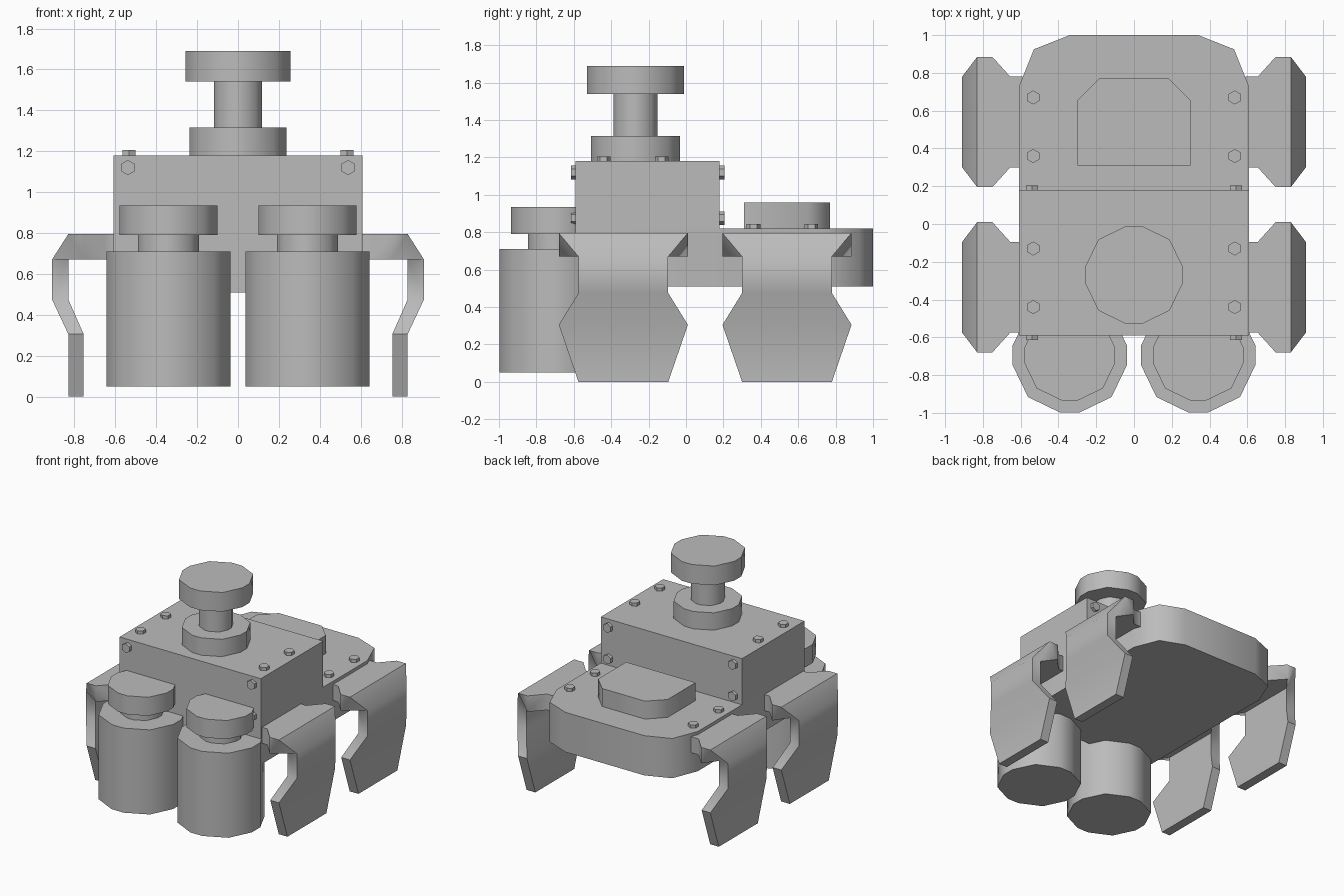
import bpy, bmesh, math
from mathutils import Matrix, Vector

if "Cube" in bpy.data.objects:
    bpy.data.objects.remove(bpy.data.objects["Cube"], do_unlink=True)

grey = bpy.data.materials.new("plain grey")
grey.use_nodes = True
GREY = (0.5, 0.5, 0.5, 1)
grey.diffuse_color = GREY
grey.node_tree.nodes["Principled BSDF"].inputs["Base Color"].default_value = GREY


def finish(name, bm):
    """Turn a bmesh into a softly shaded object with sharp corners."""
    bmesh.ops.remove_doubles(bm, verts=bm.verts, dist=0.0005)
    bmesh.ops.recalc_face_normals(bm, faces=bm.faces)
    mesh = bpy.data.meshes.new(name)
    bm.to_mesh(mesh)
    bm.free()
    mesh.materials.append(grey)
    obj = bpy.data.objects.new(name, mesh)
    bpy.context.collection.objects.link(obj)
    bpy.ops.object.select_all(action='DESELECT')
    obj.select_set(True)
    bpy.context.view_layer.objects.active = obj
    bpy.ops.object.shade_smooth_by_angle(angle=math.radians(48))
    return obj


def prism(name, outline, low, high, matrix=Matrix()):
    """Extrude a flat outline between two heights, then place it."""
    bm = bmesh.new()
    rings = [[bm.verts.new(matrix @ Vector((x, y, z))) for x, y in outline]
             for z in (low, high)]
    bm.faces.new(rings[0][::-1])
    bm.faces.new(rings[1])
    n = len(outline)
    for i in range(n):
        j = (i + 1) % n
        bm.faces.new((rings[0][i], rings[0][j], rings[1][j], rings[1][i]))
    return finish(name, bm)


def mirrored(half):
    """Complete a right-hand outline with its mirror image."""
    return half + [(-x, y) for x, y in reversed(half)]


def drum(name, x, y, r, low, high):
    """Twelve-sided drum with a small flat on each axis."""
    pts = []
    for q in range(4):
        c, s = (1, 0, -1, 0)[q], (0, 1, 0, -1)[q]
        for u, v in ((1, -0.17), (1, 0.17), (0.73, 0.73)):
            pts.append((x + r * (c * u - s * v), y + r * (s * u + c * v)))
    return prism(name, pts, low, high)


HEX = [(0.037 * math.sin(k * math.pi / 3), 0.037 * math.cos(k * math.pi / 3))
       for k in range(6)]


def bolt(name, x, y, z, turn=0):
    """Hexagonal bolt head; turn tips it to the front or the back."""
    place = Matrix.Translation((x, y, z)) @ Matrix.Rotation(math.radians(turn), 4, 'X')
    prism(name, HEX, -0.01, 0.025, place)


# Body: lower slab with rounded back, upper box and rear lid
prism("lower_body", mirrored([(0.61, -0.59), (0.61, 0.725), (0.53, 0.925), (0.34, 1)]),
      0.51, 0.82)
prism("upper_body", mirrored([(0.61, -0.59), (0.61, 0.18)]), 0.82, 1.18)
prism("rear_lid", mirrored([(0.3, 0.31), (0.3, 0.655), (0.185, 0.77)]), 0.82, 0.96)

# Turret on top
drum("turret_base", 0, -0.27, 0.238, 1.17, 1.315)
drum("turret_stem", 0, -0.27, 0.118, 1.31, 1.55)
drum("turret_cap", 0, -0.27, 0.258, 1.54, 1.69)

# Leg stations: outer x, outer z, inner x, inner z, outer half width, inner half width
NARROW, WIDE = 0.24, 0.345
LEG = [(0.59, 0.795, 0.59, 0.67, NARROW, NARROW),
       (0.655, 0.795, 0.655, 0.67, NARROW, NARROW),
       (0.75, 0.795, 0.75, 0.67, WIDE, WIDE),
       (0.83, 0.795, 0.75, 0.67, WIDE, WIDE),
       (0.91, 0.67, 0.83, 0.67, NARROW, NARROW),
       (0.91, 0.475, 0.83, 0.475, NARROW, NARROW),
       (0.83, 0.305, 0.755, 0.305, WIDE, WIDE),
       (0.83, 0, 0.755, 0, NARROW, NARROW)]


def leg(name, side, yc):
    """Bent plate whose width swells and narrows along its length."""
    bm = bmesh.new()
    loops = []
    for ox, oz, ix, iz, ow, iw in LEG:
        loops.append([bm.verts.new((side * x, yc + y, z)) for x, y, z in
                      ((ox, -ow, oz), (ox, ow, oz), (ix, iw, iz), (ix, -iw, iz))])
    for a, b in zip(loops, loops[1:]):
        for i in range(4):
            j = (i + 1) % 4
            bm.faces.new((a[i], a[j], b[j], b[i]))
    bm.faces.new(loops[0])
    bm.faces.new(loops[-1])
    finish(name, bm)


for side, label in ((1, "left"), (-1, "right")):
    # Front canisters
    drum("canister_" + label, side * 0.34, -0.695, 0.303, 0.05, 0.71)
    drum("canister_neck_" + label, side * 0.34, -0.695, 0.15, 0.7, 0.8)
    drum("canister_cap_" + label, side * 0.34, -0.695, 0.24, 0.79, 0.935)

    # Legs
    leg("front_leg_" + label, side, -0.335)
    leg("back_leg_" + label, side, 0.54)

    # Bolts on the top, the slab, the front and the back
    bx = side * 0.55 if side else 0
    for y in (-0.44, -0.13):
        bolt("top_bolt_" + label, bx * 0.97, y, 1.18)
    for y in (0.36, 0.67):
        bolt("slab_bolt_" + label, bx * 0.97, y, 0.82)
    for z in (0.875, 1.12):
        bolt("front_bolt_" + label, bx * 0.98, -0.59, z, 90)
        bolt("back_bolt_" + label, bx * 0.98, 0.18, z, -90)
